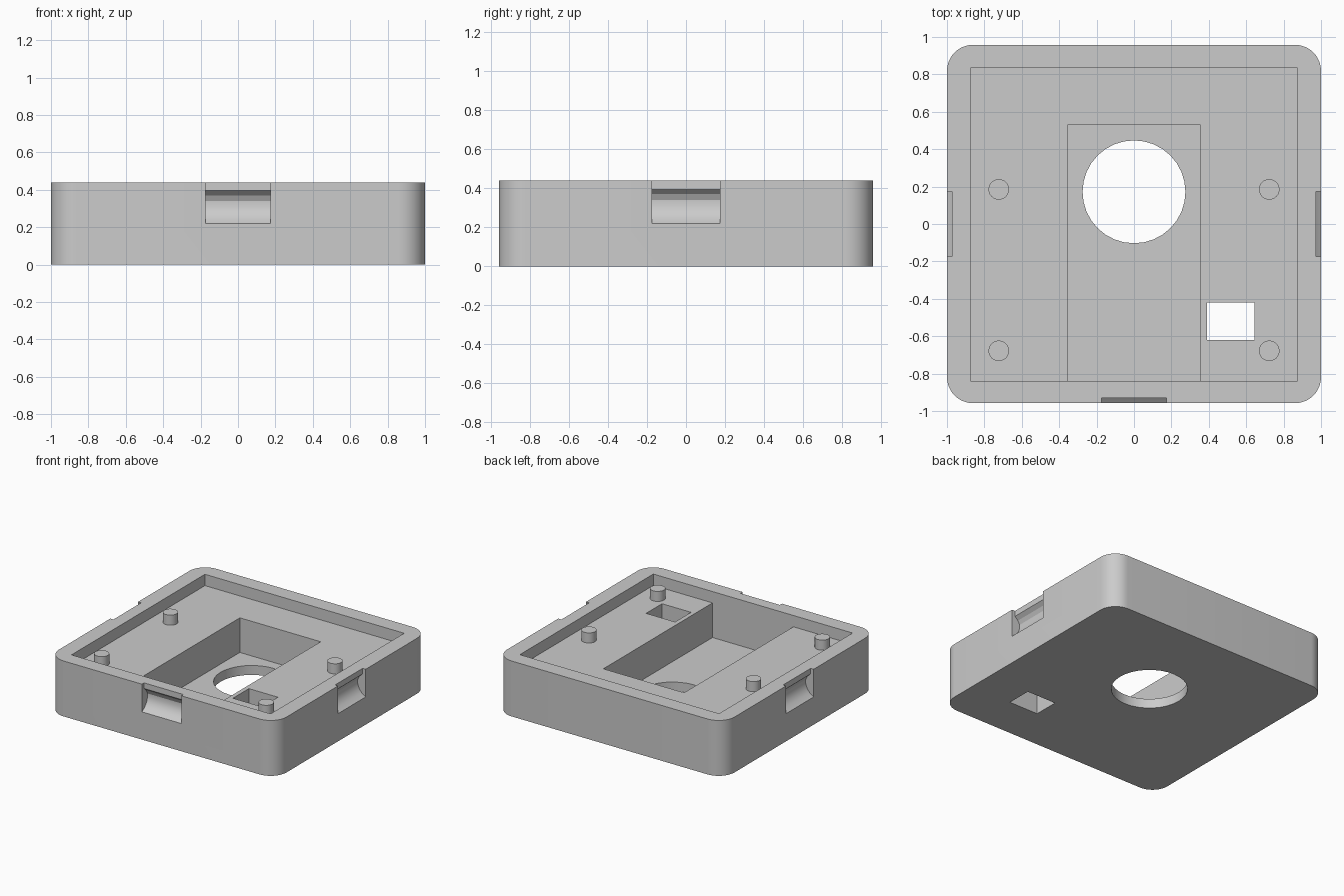
import bpy, bmesh, math
from mathutils import Matrix

cube = bpy.data.objects.get("Cube")
if cube:
    bpy.data.objects.remove(cube, do_unlink=True)

grey = bpy.data.materials.new("plain grey")
grey.use_nodes = True
colour = (0.6, 0.6, 0.6, 1)
grey.diffuse_color = colour
grey.node_tree.nodes["Principled BSDF"].inputs["Base Color"].default_value = colour

HALF_X, HALF_Y, HEIGHT = 1.0, 0.958, 0.44
FLOOR, LEDGE, ABOVE, BELOW = 0.075, 0.35, 0.6, -0.1


def prism(name, outline, z0, z1, matrix=Matrix()):
    """Extrude a 2D outline from z0 to z1 and place it with a matrix."""
    bm = bmesh.new()
    face = bm.faces.new([bm.verts.new((x, y, z0)) for x, y in outline])
    top = bmesh.ops.extrude_face_region(bm, geom=[face])["geom"]
    bmesh.ops.translate(bm, vec=(0, 0, z1 - z0),
                        verts=[v for v in top if isinstance(v, bmesh.types.BMVert)])
    bmesh.ops.recalc_face_normals(bm, faces=bm.faces)
    bm.transform(matrix)
    mesh = bpy.data.meshes.new(name)
    bm.to_mesh(mesh)
    bm.free()
    mesh.materials.append(grey)
    obj = bpy.data.objects.new(name, mesh)
    bpy.context.collection.objects.link(obj)
    return obj


def rect(x0, x1, y0, y1):
    return [(x0, y0), (x1, y0), (x1, y1), (x0, y1)]


def circle(cx, cy, r, n):
    return [(cx + r * math.cos(math.tau * i / n), cy + r * math.sin(math.tau * i / n))
            for i in range(n)]


def rounded_rect(hx, hy, r, steps=12):
    points = []
    for q, (sx, sy) in enumerate([(1, 1), (-1, 1), (-1, -1), (1, -1)]):
        for i in range(steps + 1):
            a = math.pi / 2 * (q + i / steps)
            points.append((sx * (hx - r) + r * math.cos(a), sy * (hy - r) + r * math.sin(a)))
    return points


# Solid case with rounded corners
case = prism("case", rounded_rect(HALF_X, HALF_Y, 0.14), 0, HEIGHT)

# Tray, deep pocket and through holes
cutters = [
    prism("tray_cutter", rect(-0.875, 0.875, -0.84, 0.835), LEDGE, ABOVE),
    prism("pocket_cutter", rect(-0.355, 0.355, -0.84, 0.53), FLOOR, ABOVE),
    prism("round_hole_cutter", circle(0, 0.172, 0.275, 32), BELOW, ABOVE),
    prism("square_hole_cutter", rect(0.39, 0.645, -0.62, -0.42), BELOW, ABOVE),
]

# Latch notches: profile of depth from the wall against height
latch = [(-0.05, 0.22), (0, 0.22), (0.035, 0.245), (0.058, 0.275), (0.07, 0.31),
         (0.07, 0.34), (0.055, 0.37), (0.027, 0.395), (0.027, ABOVE), (-0.05, ABOVE)]
stand = Matrix.Rotation(math.pi / 2, 4, "X")
for name, turn, wall in [("front", math.pi / 2, HALF_Y), ("left", math.pi, HALF_X),
                         ("right", 0, HALF_X)]:
    place = Matrix.Rotation(turn, 4, "Z") @ Matrix.Translation((-wall, 0, 0)) @ stand
    cutters.append(prism(name + "_latch_cutter", latch, -0.173, 0.173, place))

for cutter in cutters:
    cut = case.modifiers.new(cutter.name, "BOOLEAN")
    cut.operation, cut.solver, cut.object = "DIFFERENCE", "EXACT", cutter

# Bake the cuts and drop the cutters
bpy.context.view_layer.update()
baked = bpy.data.meshes.new_from_object(case.evaluated_get(bpy.context.evaluated_depsgraph_get()))
case.modifiers.clear()
case.data = baked
for cutter in cutters:
    bpy.data.objects.remove(cutter, do_unlink=True)

# Locating pegs on the ledge
parts = [case]
for side, x in [("left", 0.723), ("right", -0.723)]:
    for end, y in [("back", 0.185), ("front", -0.678)]:
        parts.append(prism(f"{end}_{side}_peg", circle(x, y, 0.055, 24), LEDGE - 0.01, 0.43))

bpy.ops.object.select_all(action="DESELECT")
for part in parts:
    part.select_set(True)
bpy.context.view_layer.objects.active = case
bpy.ops.object.shade_smooth_by_angle(angle=math.radians(20))
